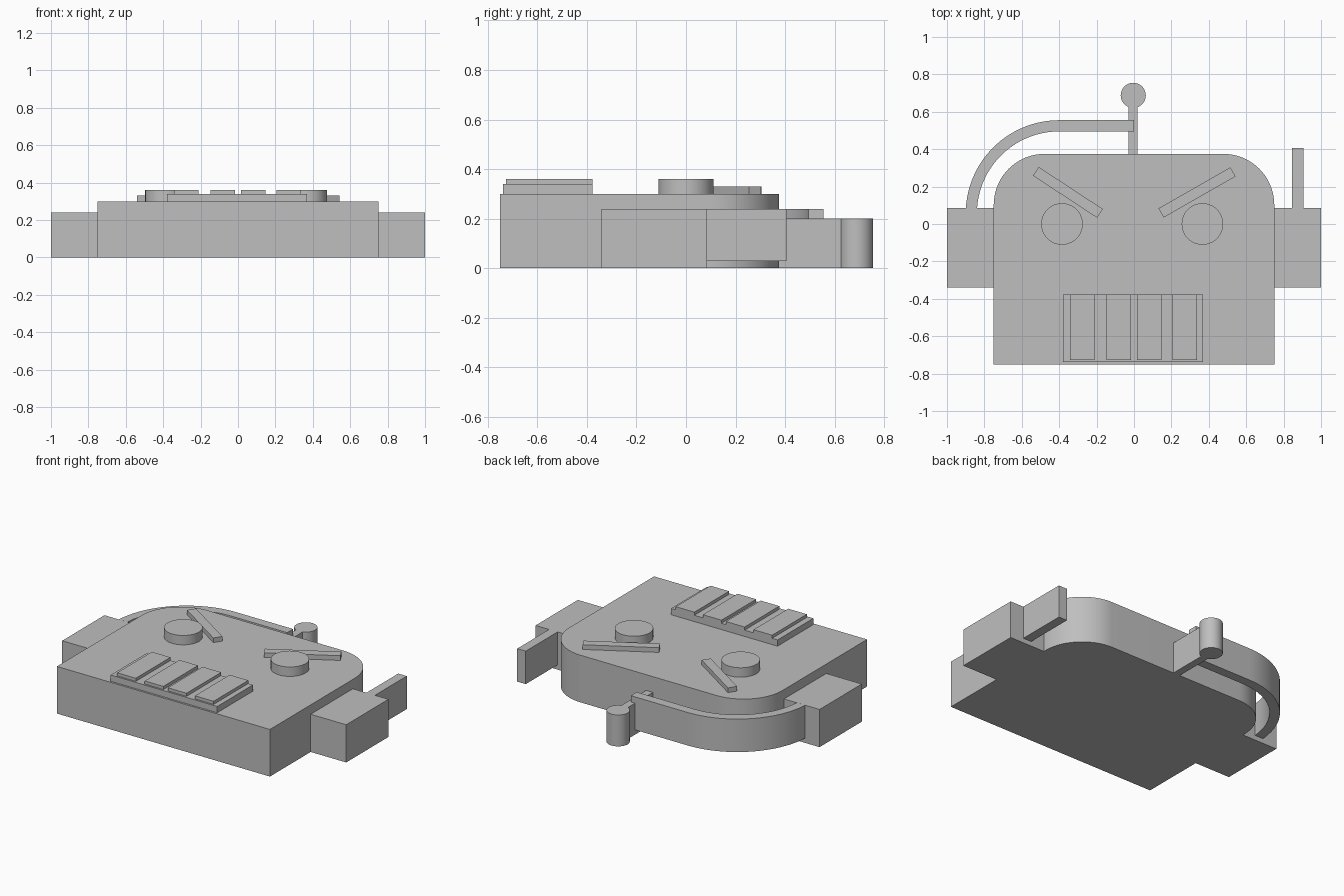
import bpy
import bmesh
from math import sin, cos, pi, radians

if "Cube" in bpy.data.objects:
    bpy.data.objects.remove(bpy.data.objects["Cube"], do_unlink=True)

# One plain grey for everything
grey = bpy.data.materials.new("plain grey")
grey.use_nodes = True
grey.diffuse_color = (0.52, 0.52, 0.52, 1)
grey.node_tree.nodes["Principled BSDF"].inputs["Base Color"].default_value = grey.diffuse_color


def arc(cx, cy, r, start, end, steps):
    """Points along a circular arc, angles in degrees."""
    angles = [radians(start + (end - start) * i / steps) for i in range(steps + 1)]
    return [(cx + r * cos(a), cy + r * sin(a)) for a in angles]


def prism(name, outline, z0, z1):
    """Extrude a flat outline from z0 up to z1."""
    bm = bmesh.new()
    face = bm.faces.new([bm.verts.new((x, y, z0)) for x, y in outline])
    result = bmesh.ops.extrude_face_region(bm, geom=[face], use_keep_orig=True)
    top = [g for g in result["geom"] if isinstance(g, bmesh.types.BMVert)]
    bmesh.ops.translate(bm, verts=top, vec=(0, 0, z1 - z0))
    bmesh.ops.recalc_face_normals(bm, faces=bm.faces)
    mesh = bpy.data.meshes.new(name)
    bm.to_mesh(mesh)
    bm.free()
    mesh.materials.append(grey)
    obj = bpy.data.objects.new(name, mesh)
    bpy.context.collection.objects.link(obj)
    return obj


def block(name, x0, x1, y0, y1, z0, z1):
    return prism(name, [(x0, y0), (x1, y0), (x1, y1), (x0, y1)], z0, z1)


def disc(name, x, y, r, z0, z1):
    return prism(name, arc(x, y, r, 0, 360, 48)[:-1], z0, z1)


curved = []

# Head slab with rounded rear corners
w, back, r = 0.75, 0.375, 0.273
outline = [(-w, -0.75), (w, -0.75)]
outline += arc(w - r, back - r, r, 0, 90, 20)
outline += arc(r - w, back - r, r, 90, 180, 20)
curved.append(prism("head", outline, 0, 0.30))

# Ears
block("left_ear", 0.75, 1.0, -0.34, 0.085, 0, 0.24)
block("right_ear", -1.0, -0.75, -0.34, 0.085, 0, 0.24)

# Straight antenna on the left ear
block("ear_antenna", 0.845, 0.905, 0.085, 0.405, 0.03, 0.24)

# Top antenna: stem and round tip
block("antenna_stem", -0.03, 0.018, 0.375, 0.64, 0, 0.20)
curved.append(disc("antenna_tip", -0.004, 0.688, 0.067, 0, 0.20))

# Curved pipe from the right ear to the stem
pipe = [(0, 0.555)] + arc(-0.40, 0.055, 0.50, 90, 176.5, 24)
pipe += arc(-0.40, 0.055, 0.44, 176, 90, 24) + [(0, 0.495)]
curved.append(prism("ear_pipe", pipe, 0.03, 0.24))

# Eyes
for side, x in (("right", -0.385), ("left", 0.366)):
    curved.append(disc(side + "_eye", x, 0, 0.111, 0.30, 0.36))

# Slanted brows
for side, x, length, angle in (("right", -0.353, 0.41, -33.3), ("left", 0.337, 0.443, 29.7)):
    h = length / 2
    brow = block(side + "_brow", -h, h, -0.028, 0.028, 0, 0.03)
    brow.location = (x, 0.169, 0.30)
    brow.rotation_euler.z = radians(angle)

# Mouth plate with four raised teeth
block("mouth_plate", -0.38, 0.37, -0.738, -0.378, 0.30, 0.34)
for i, x in enumerate((-0.342, -0.148, 0.015, 0.206)):
    block(f"tooth_{i + 1}", x, x + 0.131, -0.727, -0.378, 0.34, 0.36)

# Smooth the curved walls, keep the rims sharp
bpy.ops.object.select_all(action="DESELECT")
for obj in curved:
    obj.select_set(True)
bpy.context.view_layer.objects.active = curved[0]
bpy.ops.object.shade_smooth_by_angle(angle=pi / 6)
